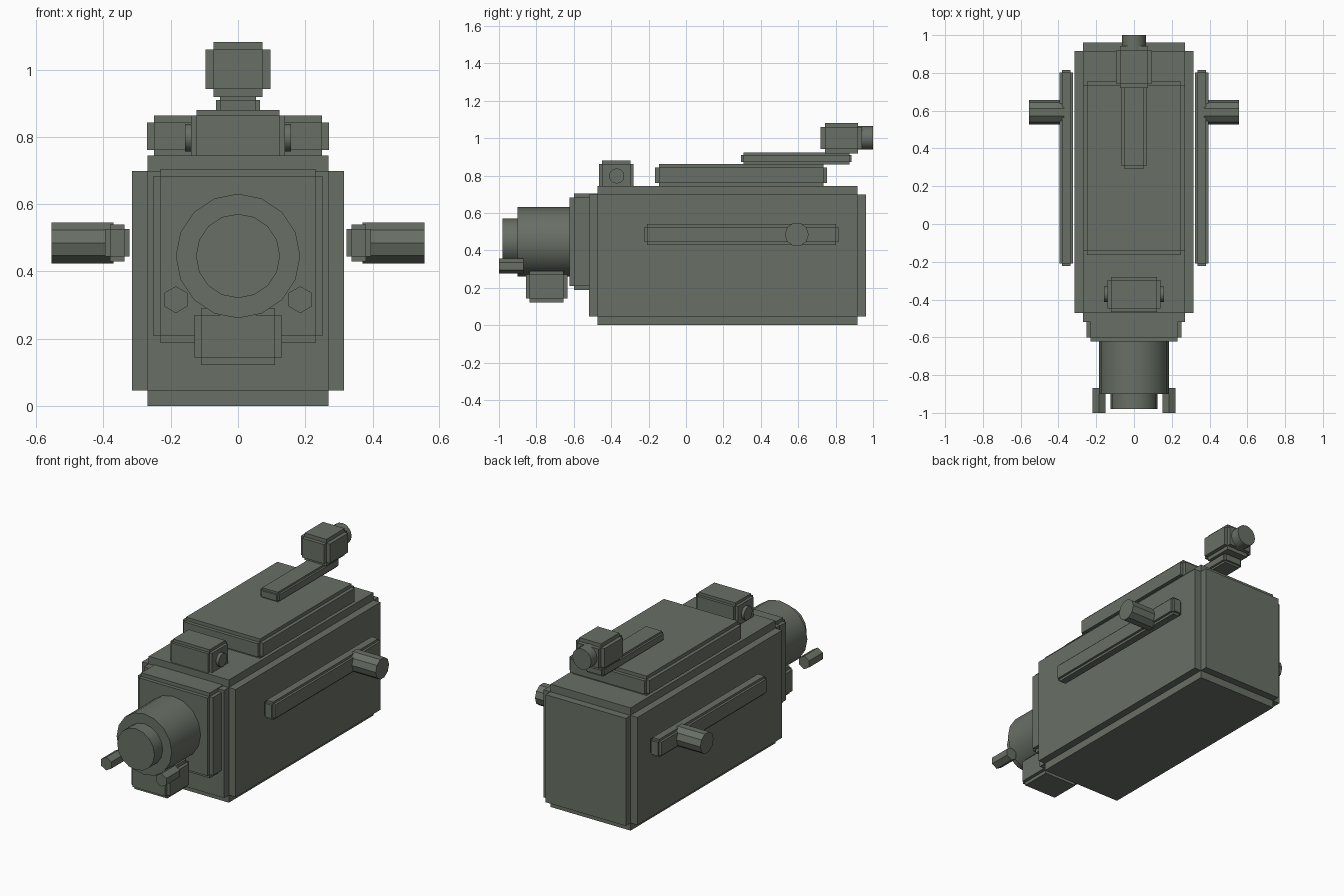
import bpy, bmesh
from math import pi, radians
from mathutils import Vector, Matrix

if "Cube" in bpy.data.objects:
    bpy.data.objects.remove(bpy.data.objects["Cube"])

# Dark olive grey paint shared by every part
paint = bpy.data.materials.new("olive_grey")
paint.diffuse_color = (0.14, 0.16, 0.13, 1)
paint.use_nodes = True
paint.node_tree.nodes["Principled BSDF"].inputs["Base Color"].default_value = paint.diffuse_color


def finish(name, bm):
    bmesh.ops.recalc_face_normals(bm, faces=bm.faces[:])
    me = bpy.data.meshes.new(name)
    bm.to_mesh(me)
    bm.free()
    me.materials.append(paint)
    ob = bpy.data.objects.new(name, me)
    bpy.context.collection.objects.link(ob)
    return ob


def notched_box(name, x, y, z, step):
    """Box with square-notched edges: a core with every face pushed out by step."""
    lo, hi = Vector((x[0], y[0], z[0])), Vector((x[1], y[1], z[1]))
    size = hi - lo - Vector((2 * step,) * 3)
    bm = bmesh.new()
    bmesh.ops.create_cube(bm, size=1, matrix=Matrix.Translation((lo + hi) / 2)
                          @ Matrix.Diagonal((*size, 1)))
    caps = bmesh.ops.extrude_discrete_faces(bm, faces=bm.faces[:])["faces"]
    for f in caps:
        f.normal_update()
        bmesh.ops.translate(bm, verts=f.verts[:], vec=f.normal * step)
    return finish(name, bm)


def cylinder(name, axis, start, end, center, r, sides):
    """Cylinder along x or y; center gives the other two coordinates."""
    mid = (start + end) / 2
    if axis == "X":
        loc, rot = (mid, *center), Matrix.Rotation(pi / 2, 4, "Y")
    else:
        loc, rot = (center[0], mid, center[1]), Matrix.Rotation(-pi / 2, 4, "X")
    bm = bmesh.new()
    bmesh.ops.create_cone(bm, cap_ends=True, segments=sides, radius1=r, radius2=r,
                          depth=end - start, matrix=Matrix.Translation(loc) @ rot)
    ob = finish(name, bm)
    if sides >= 12:
        for p in ob.data.polygons:
            p.use_smooth = True
        ob.data.set_sharp_from_angle(angle=radians(31))
    return ob


# Main housing and front plate
notched_box("body", (-0.315, 0.315), (-0.518, 0.962), (0, 0.745), 0.046)
notched_box("front_plate", (-0.252, 0.252), (-0.622, -0.45), (0.187, 0.704), 0.022)

# Lens barrel, front element and the block below it
cylinder("lens_barrel", "Y", -0.90, -0.60, (0, 0.446), 0.185, 16)
cylinder("lens_front", "Y", -0.98, -0.88, (0, 0.446), 0.125, 16)
notched_box("lens_block", (-0.13, 0.13), (-0.856, -0.634), (0.122, 0.29), 0.02)

# Top lid, rail and rear sight
notched_box("top_lid", (-0.27, 0.27), (-0.165, 0.755), (0.740, 0.863), 0.021)
notched_box("top_rail", (-0.065, 0.065), (0.295, 0.885), (0.860, 0.922), 0.012)
notched_box("rear_sight", (-0.096, 0.096), (0.72, 0.942), (0.919, 1.082), 0.023)
cylinder("rear_eyepiece", "Y", 0.92, 1.0, (0, 1.001), 0.063, 16)

# Front top block with its cross pin
notched_box("top_block", (-0.14, 0.14), (-0.465, -0.280), (0.72, 0.880), 0.017)
cylinder("cross_pin", "X", -0.158, 0.158, (-0.371, 0.798), 0.041, 12)

# Paired parts on the left and right
for side, s in (("left", -1), ("right", 1)):
    notched_box(side + "_side_rail", sorted((s * 0.323, s * 0.395)),
                (-0.222, 0.815), (0.43, 0.54), 0.014)
    a, b = sorted((s * 0.37, s * 0.555))
    cylinder(side + "_side_knob", "X", a, b, (0.592, 0.485), 0.064, 10)
    cylinder(side + "_front_pin", "Y", -1.0, -0.868, (s * 0.185, 0.316), 0.04, 6)
